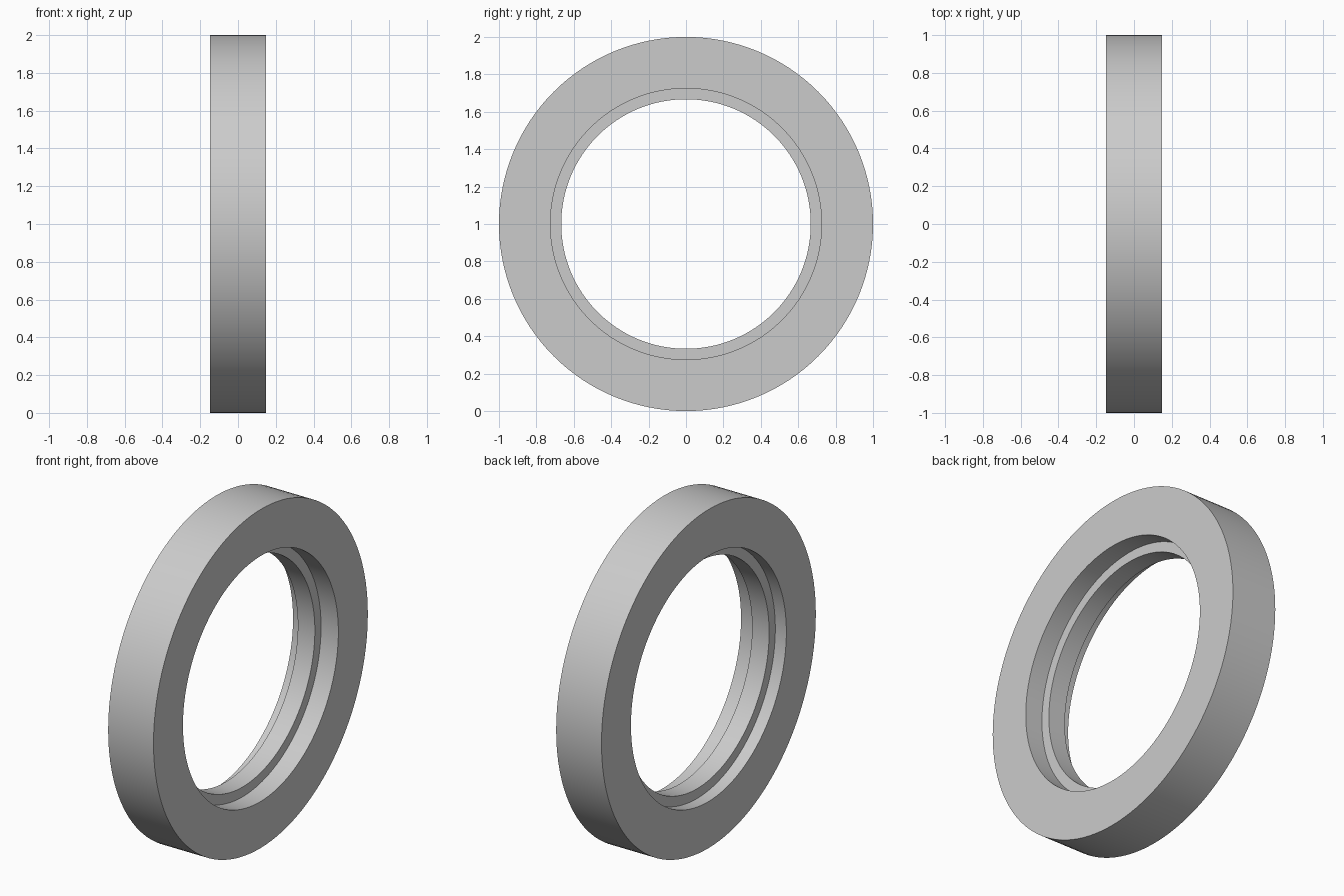
import bpy
import bmesh
from math import tau
from mathutils import Matrix, Vector

cube = bpy.data.objects.get("Cube")
if cube:
    bpy.data.objects.remove(cube, do_unlink=True)

HALF_WIDTH = 0.148
OUTER, BORE, LIP = 1.0, 0.725, 0.667
LIP_BACK, LIP_FRONT = -0.076, 0.035
SEGMENTS = 128

# Single plain grey
grey = bpy.data.materials.new("plain grey")
colour = (0.6, 0.6, 0.6, 1.0)
grey.diffuse_color = colour
grey.use_nodes = True
grey.node_tree.nodes["Principled BSDF"].inputs["Base Color"].default_value = colour

# Ring cross-section as (x, radius): flat rim, plain bore and an off-centre inner lip
profile = [
    (-HALF_WIDTH, OUTER), (HALF_WIDTH, OUTER),
    (HALF_WIDTH, BORE), (LIP_FRONT, BORE),
    (LIP_FRONT, LIP), (LIP_BACK, LIP),
    (LIP_BACK, BORE), (-HALF_WIDTH, BORE),
]

# Sweep the section around the x axis
bm = bmesh.new()
loops = []
for i in range(SEGMENTS):
    turn = Matrix.Rotation(tau * i / SEGMENTS, 3, "X")
    loops.append([bm.verts.new(turn @ Vector((x, 0, r))) for x, r in profile])
for i, loop in enumerate(loops):
    following = loops[(i + 1) % SEGMENTS]
    for j in range(len(profile)):
        k = (j + 1) % len(profile)
        bm.faces.new((loop[j], loop[k], following[k], following[j]))
bmesh.ops.recalc_face_normals(bm, faces=bm.faces)

mesh = bpy.data.meshes.new("lipped_ring")
bm.to_mesh(mesh)
bm.free()
mesh.materials.append(grey)

ring = bpy.data.objects.new("lipped_ring", mesh)
ring.location.z = OUTER
bpy.context.collection.objects.link(ring)

# Smooth round walls, crisp corners
bpy.ops.object.select_all(action="DESELECT")
ring.select_set(True)
bpy.context.view_layer.objects.active = ring
bpy.ops.object.shade_smooth_by_angle(angle=0.5)
